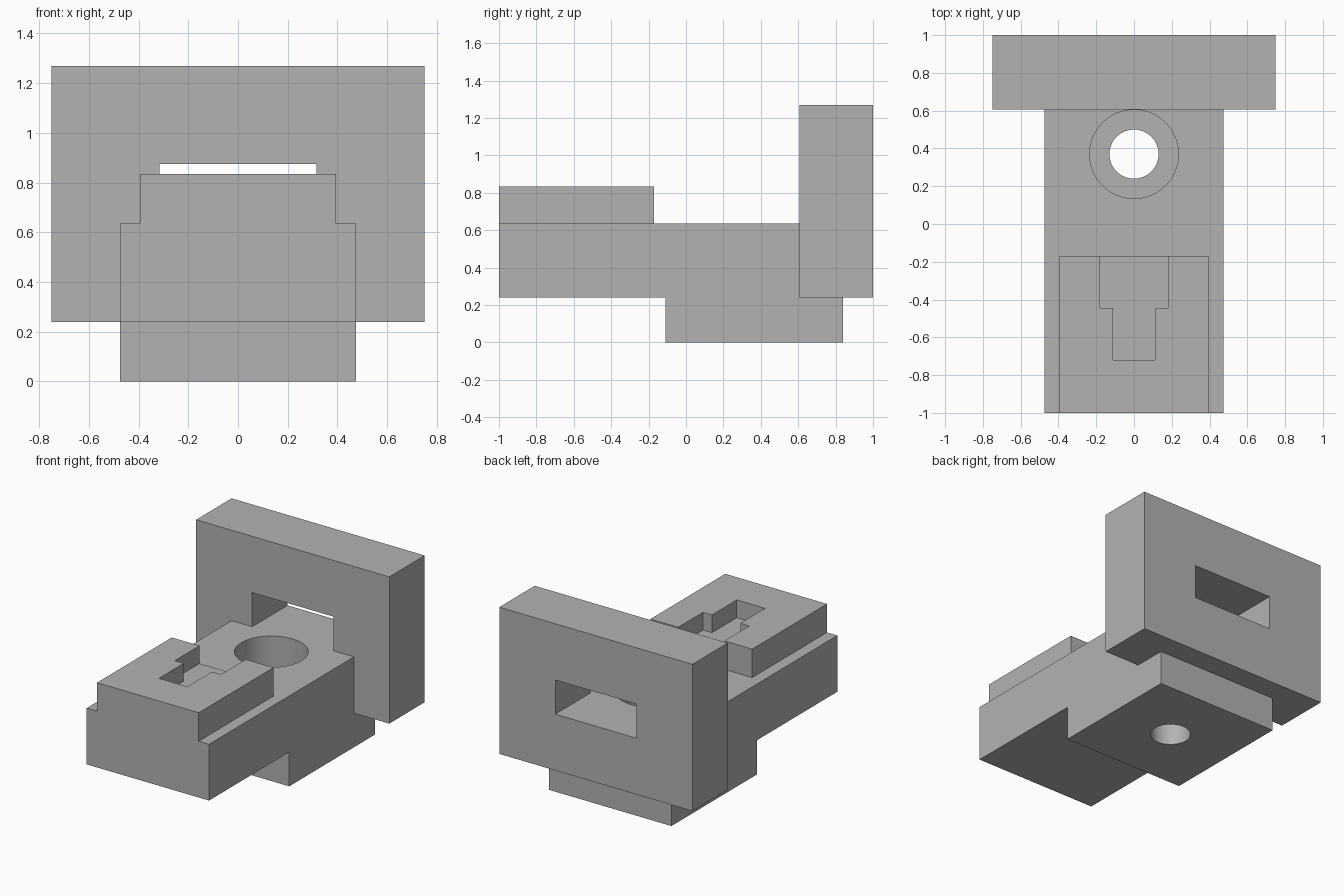
import bpy
import bmesh
import math
from mathutils import Vector

cube = bpy.data.objects.get("Cube")
if cube:
    bpy.data.objects.remove(cube, do_unlink=True)

grey = bpy.data.materials.new("plain grey")
grey.use_nodes = True
colour = (0.45, 0.45, 0.45, 1.0)
grey.diffuse_color = colour
grey.node_tree.nodes["Principled BSDF"].inputs["Base Color"].default_value = colour


def prism(name, points, offset):
    """Extrude a closed outline of 3D points along an offset vector."""
    bm = bmesh.new()
    face = bm.faces.new([bm.verts.new(p) for p in points])
    new = bmesh.ops.extrude_face_region(bm, geom=[face])["geom"]
    moved = [v for v in new if isinstance(v, bmesh.types.BMVert)]
    bmesh.ops.translate(bm, verts=moved, vec=Vector(offset))
    bmesh.ops.recalc_face_normals(bm, faces=bm.faces)
    mesh = bpy.data.meshes.new(name)
    bm.to_mesh(mesh)
    bm.free()
    mesh.materials.append(grey)
    obj = bpy.data.objects.new(name, mesh)
    bpy.context.collection.objects.link(obj)
    return obj


def box(name, half_width, y0, y1, z0, z1):
    w = half_width
    outline = [(-w, y0, z0), (w, y0, z0), (w, y1, z0), (-w, y1, z0)]
    return prism(name, outline, (0, 0, z1 - z0))


def cylinder(name, radius, y, z0, z1, sides=64):
    turns = [math.tau * i / sides for i in range(sides)]
    ring = [(radius * math.cos(a), y + radius * math.sin(a), z0) for a in turns]
    return prism(name, ring, (0, 0, z1 - z0))


def cut(target, cutter):
    """Subtract the cutter from the target, then discard the cutter."""
    cutter.hide_render = True
    mod = target.modifiers.new("cut", 'BOOLEAN')
    mod.operation = 'DIFFERENCE'
    mod.solver = 'EXACT'
    mod.object = cutter
    bpy.context.view_layer.objects.active = target
    bpy.ops.object.modifier_apply(modifier=mod.name)
    bpy.data.objects.remove(cutter, do_unlink=True)


BODY_W, STEP_Z, BODY_TOP = 0.475, 0.24, 0.635
PLATE_Y, BLOCK_BACK = 0.607, -0.17

# Stepped base: long body with a foot that runs back under the plate
side = [(-1, STEP_Z), (-0.11, STEP_Z), (-0.11, 0), (0.84, 0),
        (0.84, STEP_Z), (PLATE_Y, STEP_Z), (PLATE_Y, BODY_TOP), (-1, BODY_TOP)]
base = prism("stepped_base", [(-BODY_W, y, z) for y, z in side], (2 * BODY_W, 0, 0))

# Counterbored hole through the base
HOLE_Y = 0.37
cut(base, cylinder("bore_cutter", 0.13, HOLE_Y, -0.1, 1))
cut(base, cylinder("counterbore_cutter", 0.235, HOLE_Y, STEP_Z, 1))

# Raised block with a T-shaped pocket open at the back
block = box("raised_block", 0.395, -1, BLOCK_BACK, BODY_TOP, 0.835)
half = [(0.18, 0), (0.18, -0.445), (0.11, -0.445), (0.11, -0.72)]
outline = half + [(-x, y) for x, y in reversed(half)]
cut(block, prism("pocket_cutter", [(x, y, 0.71) for x, y in outline], (0, 0, 0.3)))

# Upright back plate with a rectangular window above the base
plate = box("back_plate", 0.75, PLATE_Y, 1, STEP_Z, 1.27)
cut(plate, box("window_cutter", 0.315, 0.5, 1.1, BODY_TOP, 0.875))

# Smooth the hole walls and keep every edge crisp
bpy.ops.object.select_all(action='DESELECT')
for part in (base, block, plate):
    part.select_set(True)
bpy.context.view_layer.objects.active = base
bpy.ops.object.shade_smooth_by_angle(angle=math.radians(30))
